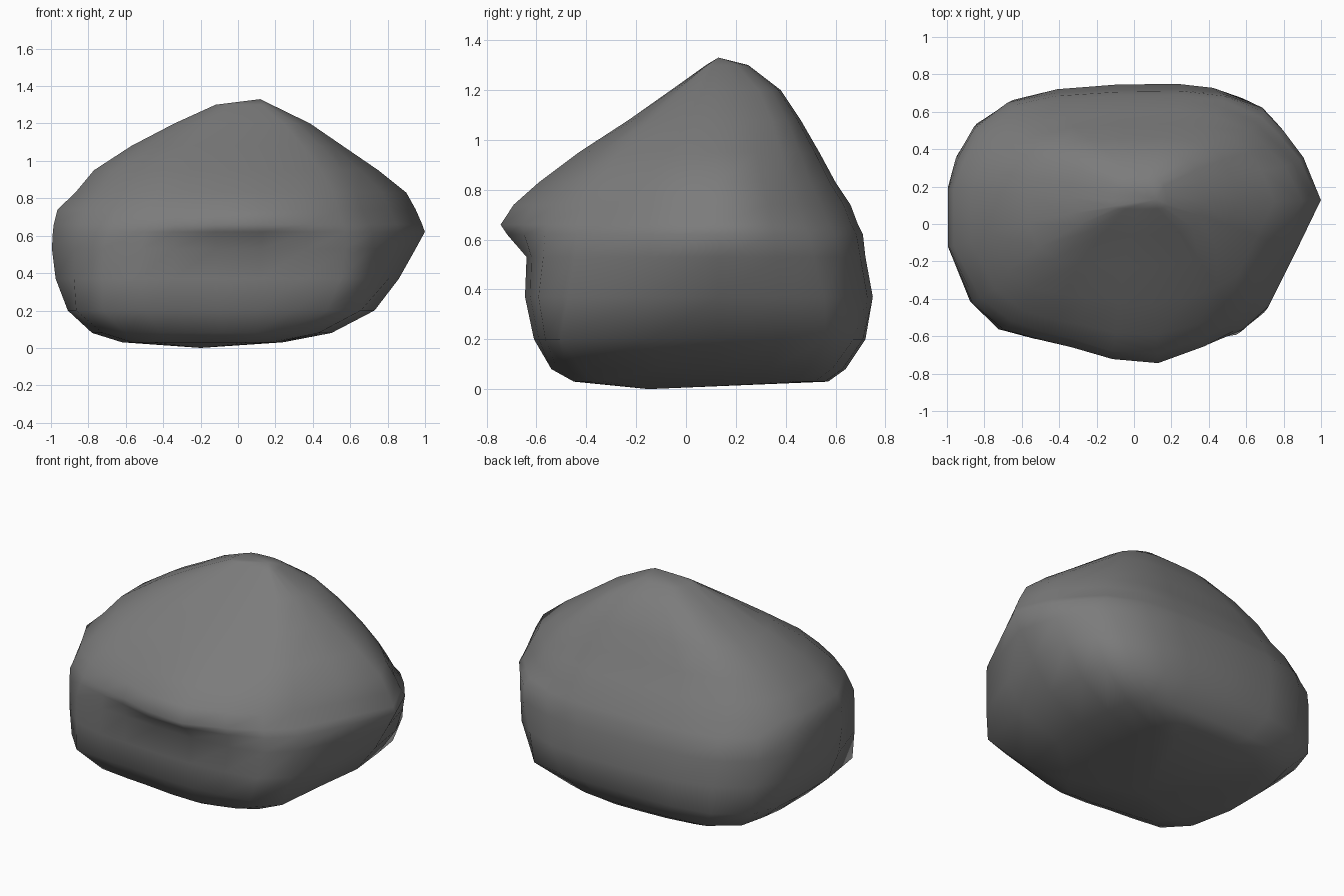
import bpy, bmesh, math

if "Cube" in bpy.data.objects:
    bpy.data.objects.remove(bpy.data.objects["Cube"])

# Plan outline of the boulder at its widest, counter-clockwise
PLAN = [(1, .13), (.9, .37), (.79, .51), (.69, .62), (.48, .72), (.26, .75),
        (-.1, .745), (-.42, .72), (-.66, .66), (-.85, .53), (-.95, .36), (-1, .2),
        (-1, -.14), (-.86, -.45), (-.69, -.59), (-.5, -.65), (-.34, -.68),
        (-.12, -.735), (.13, -.745), (.38, -.68), (.57, -.59), (.71, -.46), (.86, -.16)]
CX, CY = 0.05, 0.1

# Rings: height, left, right, front, back, front dent (+) or brow (-), squareness
RINGS = [(.03, -.62, .24, -.45, .57, 0, .4),
         (.08, -.78, .50, -.54, .64, 0, .5),
         (.20, -.91, .73, -.61, .72, 0, .65),
         (.37, -.975, .86, -.655, .75, .01, .55),
         (.53, -.995, .95, -.675, .72, .04, .3),
         (.62, -.99, 1.0, -.70, .71, -.02, .08),
         (.66, -.985, .985, -.70, .69, -.05, .0),
         (.74, -.965, .95, -.665, .66, -.03, -.05),
         (.83, -.87, .90, -.59, .60, 0, -.02),
         (.95, -.77, .75, -.43, .535, 0, .1),
         (1.08, -.57, .56, -.23, .46, 0, .25),
         (1.20, -.34, .385, -.06, .38, 0, .3),
         (1.30, -.12, .18, .08, .25, 0, .3)]


def inside_plan(x, y):
    """Pull a point towards the centre until it lies within the plan outline."""
    t = 1.0
    for (ax, ay), (bx, by) in zip(PLAN, PLAN[1:] + PLAN[:1]):
        nx, ny = by - ay, ax - bx
        reach = nx * (x - CX) + ny * (y - CY)
        limit = nx * (ax - CX) + ny * (ay - CY)
        if reach > limit > 0:
            t = min(t, limit / reach)
    return CX + (x - CX) * t, CY + (y - CY) * t


def ring_point(p, ring):
    z, left, right, front, back, dent, square = ring
    u = (p[0] - CX) / (1 - CX if p[0] > CX else 1 + CX)
    v = (p[1] - CY) / (.75 - CY if p[1] > CY else .745 + CY)
    s = 1 + square * (1 / max(abs(u), abs(v)) - 1)
    u, v = u * s, v * s
    x = CX + u * (right - CX if u > 0 else CX - left)
    y = CY + v * (back - CY if v > 0 else CY - front)
    if v < 0:
        y += dent * math.exp(-(x / .35) ** 2)
    return (*inside_plan(x, y), z)


# Boulder body: stacked rings closed by a low point and a peak
bm = bmesh.new()
loops = [[bm.verts.new(ring_point(p, r)) for p in PLAN] for r in RINGS]
n = len(PLAN)
for a, b in zip(loops, loops[1:]):
    for i in range(n):
        j = (i + 1) % n
        bm.faces.new((a[i], a[j], b[j], b[i]))
low = bm.verts.new((-.2, -.15, 0))
peak = bm.verts.new((.12, .13, 1.33))
for i in range(n):
    j = (i + 1) % n
    bm.faces.new((low, loops[0][j], loops[0][i]))
    bm.faces.new((peak, loops[-1][i], loops[-1][j]))
for f in bm.faces:
    f.smooth = True
bmesh.ops.recalc_face_normals(bm, faces=bm.faces)

mesh = bpy.data.meshes.new("boulder")
bm.to_mesh(mesh)
bm.free()
stone = bpy.data.materials.new("grey stone")
stone.diffuse_color = (.2, .2, .2, 1)
stone.use_nodes = True
stone.node_tree.nodes["Principled BSDF"].inputs["Base Color"].default_value = stone.diffuse_color
mesh.materials.append(stone)
boulder = bpy.data.objects.new("boulder", mesh)
bpy.context.collection.objects.link(boulder)
